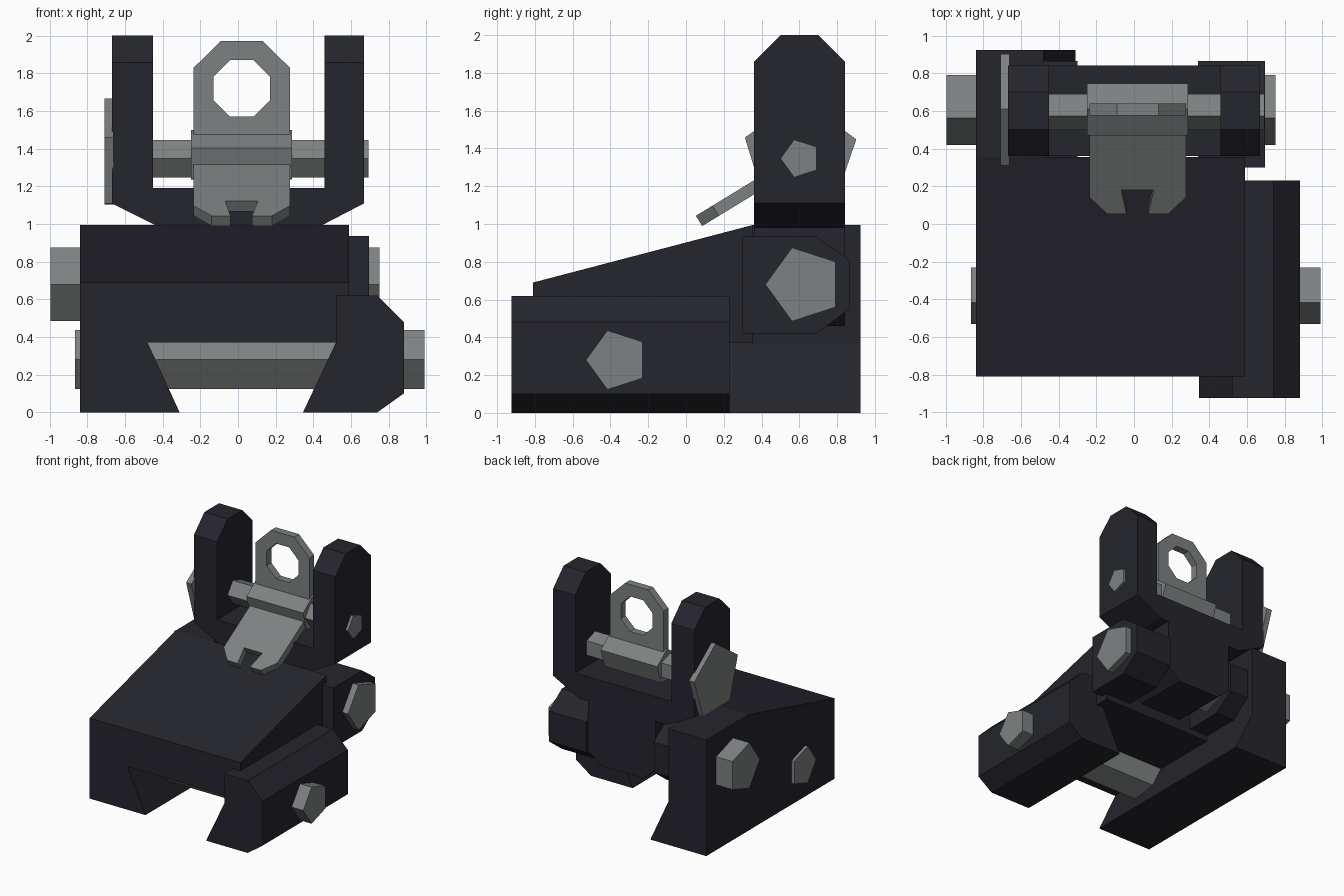
import bpy, bmesh, math
from mathutils import Vector

if "Cube" in bpy.data.objects:
    bpy.data.objects.remove(bpy.data.objects["Cube"])


def material(name, rgb):
    m = bpy.data.materials.new(name)
    m.diffuse_color = (*rgb, 1)
    m.use_nodes = True
    m.node_tree.nodes["Principled BSDF"].inputs["Base Color"].default_value = m.diffuse_color
    return m


BLACK = material("dark_anodised", (0.018, 0.018, 0.026))
STEEL = material("grey_steel", (0.205, 0.220, 0.220))


def prism(name, pts, vec, mat, edit=None):
    """Extrude a planar outline along vec, with an optional bmesh edit."""
    bm = bmesh.new()
    face = bm.faces.new([bm.verts.new(p) for p in pts])
    ext = bmesh.ops.extrude_face_region(bm, geom=[face])
    moved = [g for g in ext["geom"] if isinstance(g, bmesh.types.BMVert)]
    bmesh.ops.translate(bm, vec=vec, verts=moved)
    if not face.is_valid or len(bm.faces) < len(pts) + 2:
        bm.faces.new([v for v in list(bm.verts)[:len(pts)]])
    if edit:
        edit(bm)
    bmesh.ops.recalc_face_normals(bm, faces=bm.faces)
    me = bpy.data.meshes.new(name)
    bm.to_mesh(me)
    bm.free()
    me.materials.append(mat)
    ob = bpy.data.objects.new(name, me)
    bpy.context.collection.objects.link(ob)
    return ob


def along_y(name, xz, y0, y1, mat, edit=None):
    return prism(name, [(x, y0, z) for x, z in xz], (0, y1 - y0, 0), mat, edit)


def along_x(name, yz, x0, x1, mat):
    return prism(name, [(x0, y, z) for y, z in yz], (x1 - x0, 0, 0), mat)


def ngon(a, b, r, n, start):
    return [(a + r * math.cos(math.radians(start + 360 * i / n)),
             b + r * math.sin(math.radians(start + 360 * i / n))) for i in range(n)]


def cut(ob, cutter):
    mod = ob.modifiers.new("cut", 'BOOLEAN')
    mod.operation = 'DIFFERENCE'
    mod.solver = 'EXACT'
    mod.object = cutter
    bpy.context.view_layer.objects.active = ob
    bpy.ops.object.modifier_apply(modifier=mod.name)
    bpy.data.objects.remove(cutter)


# Base with dovetail leg, sloped top and a rear pocket for the hinge
def slope_top(bm):
    res = bmesh.ops.bisect_plane(bm, geom=bm.verts[:] + bm.edges[:] + bm.faces[:],
                                 plane_co=(0, -0.81, 0.69),
                                 plane_no=Vector((0, -0.305, 1.165)), clear_outer=True)
    edges = [e for e in bm.edges if e.is_boundary]
    bmesh.ops.holes_fill(bm, edges=edges, sides=0)


base = along_y("base", [(-0.84, 0), (-0.31, 0), (-0.48, 0.37), (0.59, 0.37),
                        (0.59, 0.995), (-0.84, 0.995)], -0.81, 0.925, BLACK, slope_top)
pocket = along_y("pocket_cutter", [(-0.48, 0.365), (0.8, 0.365), (0.8, 1.2), (-0.48, 1.2)],
                 0.355, 1.2, BLACK)
pocket.hide_render = True
cut(base, pocket)

# Side clamp
along_y("rail_clamp", [(0.345, 0), (0.74, 0), (0.88, 0.10), (0.88, 0.48), (0.74, 0.62),
                       (0.52, 0.62), (0.52, 0.37)], -0.925, 0.23, BLACK)

# Hinge ears
ear = [(0.30, 0.42), (0.30, 0.935), (0.69, 0.935), (0.865, 0.81), (0.865, 0.55), (0.69, 0.42)]
along_x("hinge_ear_right", ear, 0.34, 0.695, BLACK)
along_x("hinge_ear_left", ear, -0.49, -0.30, BLACK)


# Flip-up frame with two protective wings and a hinge tongue
def chamfer_wings(bm):
    edges = [e for e in bm.edges
             if all(v.co.z > 1.99 for v in e.verts)
             and abs(e.verts[0].co.y - e.verts[1].co.y) < 0.01]
    bmesh.ops.bevel(bm, geom=edges, offset=0.142, segments=1, affect='EDGES')


along_y("flip_up_frame", [(-0.67, 2), (-0.45, 2), (-0.45, 1.19), (0.46, 1.19), (0.46, 2),
                          (0.67, 2), (0.67, 1.11), (0.42, 0.98), (0.34, 0.98), (0.34, 0.56),
                          (0.22, 0.46), (-0.18, 0.46), (-0.30, 0.56), (-0.30, 0.98),
                          (-0.41, 0.98), (-0.67, 1.11)], 0.36, 0.842, BLACK, chamfer_wings)

# Five-sided pins, adjustment dial and aperture hub: y, z, radius, turn, x range
for name, y, z, r, turn, x0, x1 in [
        ("hinge_pin", 0.625, 0.68, 0.205, 180, -0.995, 0.75),
        ("clamp_bolt", -0.365, 0.28, 0.165, 180, -0.865, 0.99),
        ("aperture_pin", 0.605, 1.347, 0.105, 180, -0.69, 0.692),
        ("windage_dial", 0.605, 1.357, 0.31, 161, -0.71, -0.66),
        ("aperture_hub", 0.608, 1.355, 0.145, 161, -0.25, 0.287)]:
    along_x(name, ngon(y, z, r, 5, turn), x0, x1, STEEL)

# Upright aperture plate with an eight-sided hole
plate = along_y("aperture_plate", [(-0.235, 1.36), (-0.235, 1.83), (-0.09, 1.972),
                                   (0.13, 1.972), (0.275, 1.83), (0.275, 1.36)],
                0.575, 0.64, STEEL)
hole = along_y("aperture_cutter", ngon(0.02, 1.72, 0.163, 8, 22.5), 0.4, 0.8, STEEL)
hole.hide_render = True
cut(plate, hole)

# Folded notch leaf, sloping forward and down
leaf = [(-0.235, 0.55), (-0.235, 0.14), (-0.14, 0.052), (-0.04, 0.052), (-0.067, 0.18),
        (0.105, 0.18), (0.075, 0.052), (0.18, 0.052), (0.275, 0.14), (0.275, 0.55)]
prism("notch_leaf", [(x, y, 1.042 + (y - 0.05) * 0.61) for x, y in leaf],
      (0, 0.034, -0.054), STEEL)
